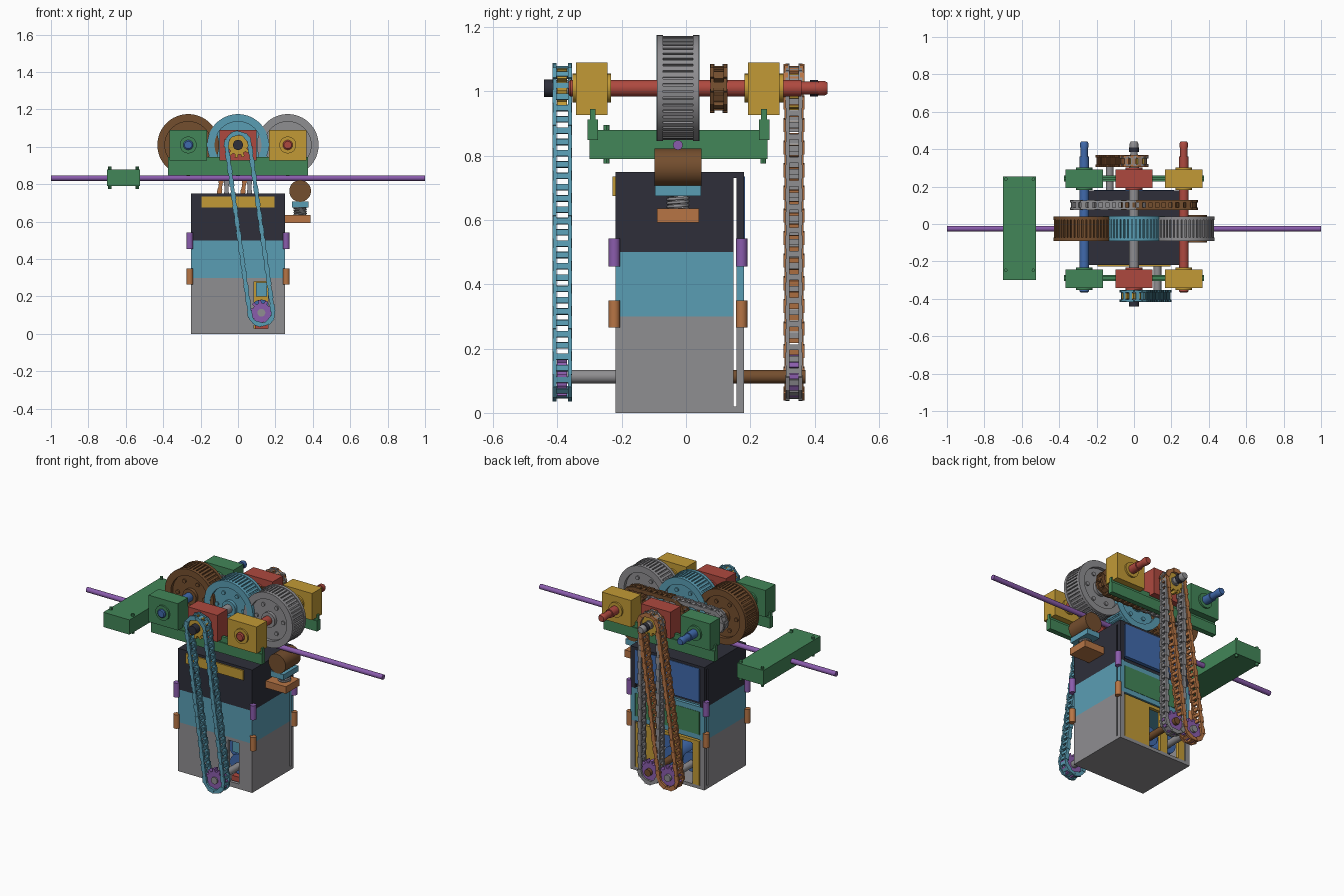
import bpy, bmesh, math
from mathutils import Matrix, Vector

if "Cube" in bpy.data.objects:
    bpy.data.objects.remove(bpy.data.objects["Cube"])


def material(name, rgb):
    m = bpy.data.materials.new(name)
    lin = [(c / 255 / 12.92 if c < 10 else ((c / 255 + 0.055) / 1.055) ** 2.4) for c in rgb]
    m.diffuse_color = (*lin, 1)
    m.use_nodes = True
    m.node_tree.nodes["Principled BSDF"].inputs["Base Color"].default_value = m.diffuse_color
    return m


DARK = material("charcoal", (46, 47, 58))
GRAY = material("gray", (143, 142, 145))
TEAL = material("teal", (90, 157, 180))
BLUE = material("blue", (64, 106, 172))
GREEN = material("green", (66, 134, 88))
YELLOW = material("yellow", (194, 154, 54))
RED = material("red", (174, 73, 63))
PURPLE = material("purple", (138, 92, 172))
ORANGE = material("orange", (183, 117, 69))
BROWN = material("brown", (116, 78, 46))


def finish(name, mat, bm):
    bmesh.ops.recalc_face_normals(bm, faces=bm.faces)
    me = bpy.data.meshes.new(name)
    bm.to_mesh(me)
    bm.free()
    me.materials.append(mat)
    ob = bpy.data.objects.new(name, me)
    bpy.context.collection.objects.link(ob)
    bpy.ops.object.select_all(action='DESELECT')
    ob.select_set(True)
    bpy.context.view_layer.objects.active = ob
    bpy.ops.object.shade_smooth_by_angle(angle=math.radians(30))
    return ob


def add_box(bm, x0, x1, y0, y1, z0, z1, mat=Matrix()):
    c = Vector(((x0 + x1) / 2, (y0 + y1) / 2, (z0 + z1) / 2))
    s = Matrix.Diagonal((x1 - x0, y1 - y0, z1 - z0, 1))
    bmesh.ops.create_cube(bm, size=1, matrix=mat @ Matrix.Translation(c) @ s)


def boxes(name, mat, *dims):
    bm = bmesh.new()
    for d in dims:
        add_box(bm, *d)
    return finish(name, mat, bm)


def add_lathe(bm, x, z, profile, n=32):
    """Solid of revolution round the y direction; profile holds (radius, y)."""
    rings = [[bm.verts.new((x + r * math.cos(2 * math.pi * i / n), y,
                            z + r * math.sin(2 * math.pi * i / n))) for i in range(n)]
             for r, y in profile]
    for a, b in zip(rings, rings[1:]):
        for i in range(n):
            bm.faces.new((a[i], a[(i + 1) % n], b[(i + 1) % n], b[i]))
    bm.faces.new(rings[0])
    bm.faces.new(rings[-1])


def lathe(name, mat, x, z, profile, n=32):
    bm = bmesh.new()
    add_lathe(bm, x, z, profile, n)
    return finish(name, mat, bm)


def spoke_frame(x, z, a):
    return Matrix.Translation((x, 0, z)) @ Matrix.Rotation(-a, 4, 'Y')


def sprocket(name, mat, x, z, y0, y1, teeth=11):
    bm = bmesh.new()
    add_lathe(bm, x, z, [(.052, y0), (.052, y1)], 24)
    for i in range(teeth):
        add_box(bm, .045, .068, y0, y1, -.008, .008, spoke_frame(x, z, 2 * math.pi * i / teeth))
    finish(name, mat, bm)


def chain(name, mat, a, b, y0, y1, r=.062):
    """Roller chain round two equal sprockets, a and b being (x, z)."""
    a, b = Vector(a), Vector(b)
    span = (b - a).length
    d = (b - a) / span
    nrm = Vector((-d.y, d.x))
    total = 2 * span + 2 * math.pi * r
    count = 2 * round(total / .036 / 2)
    pitch = total / count
    base = math.atan2(d.y, d.x)
    bm = bmesh.new()
    for i in range(count):
        s = (i + .5) * pitch
        if s < span:
            p, ang = a + d * s - nrm * r, base
        elif s < span + math.pi * r:
            t = (s - span) / r
            p, ang = b + (d * math.sin(t) - nrm * math.cos(t)) * r, base + t
        elif s < 2 * span + math.pi * r:
            p, ang = b - d * (s - span - math.pi * r) + nrm * r, base + math.pi
        else:
            t = (s - 2 * span - math.pi * r) / r
            p, ang = a + (-d * math.sin(t) + nrm * math.cos(t)) * r, base + math.pi + t
        m = spoke_frame(p.x, p.y, ang)
        h, inset = (.013, 0) if i % 2 else (.010, .002)
        for s0, s1 in ((y0 + inset, y0 + .013), (y1 - .013, y1 - inset)):
            add_box(bm, -pitch * .56, pitch * .56, s0, s1, -h, h, m)
        add_box(bm, -.009, .009, y0 + .01, y1 - .01, -.007, .007, m)
    finish(name, mat, bm)


# Tower: hollow base with a front window, two solid upper tiers
boxes("base_shell", GRAY, (-.25, .25, -.22, .147, 0, .02), (-.25, -.23, -.22, .147, .02, .3),
      (.23, .25, -.22, .147, .02, .3), (-.23, .085, -.22, -.2, .02, .3),
      (.16, .23, -.22, -.2, .02, .3), (.085, .16, -.22, -.2, .02, .03),
      (.085, .16, -.22, -.2, .28, .3), (-.25, .25, .147, .18, 0, .02))
boxes("middle_tier", TEAL, (-.25, .25, -.22, .147, .3, .5))
boxes("top_tier", DARK, (-.25, .25, -.22, .147, .5, .75), (-.25, .25, .147, .18, .73, .75))
# Back posts that hold the sliding panels
for tier, mat, z0, z1 in (("base", GRAY, .02, .3), ("middle", TEAL, .3, .5), ("top", DARK, .5, .73)):
    boxes(tier + "_back_posts", mat, *[(s * .235 - .015, s * .235 + .015, .157, .18, z0, z1)
                                       for s in (-1, 1)])
boxes("upper_back_panel", BLUE, (-.215, .215, .16, .183, .53, .735))
boxes("middle_back_rails", TEAL, (-.22, .22, .158, .178, .3, .33), (-.22, .22, .158, .178, .47, .5))
boxes("middle_back_panel", GREEN, (-.215, .215, .16, .18, .33, .47))
boxes("lower_back_panel", YELLOW, (.04, .215, .16, .18, .02, .29), (-.09, -.04, .16, .18, .02, .27),
      (-.215, -.17, .16, .18, .02, .27), (-.215, .04, .16, .18, .27, .29))
boxes("front_plate", YELLOW, (-.195, .195, -.228, -.22, .675, .735))

# Corner clips
for label, mat, z0, z1 in (("upper", PURPLE, .455, .543), ("lower", ORANGE, .265, .35)):
    bm = bmesh.new()
    for x in (-.258, .258):
        for y in (-.223, .173):
            bmesh.ops.create_cone(bm, cap_ends=True, segments=16, radius1=.018, radius2=.018,
                                  depth=z1 - z0, matrix=Matrix.Translation((x, y, (z0 + z1) / 2)))
    finish(label + "_clips", mat, bm)

# Motors inside the base
Z = 1.01
LOW = .113
for label, x, y0, y1 in (("front", .125, -.17, -.03), ("back", 0, .0, .13), ("side", -.13, .0, .13)):
    lathe(label + "_motor", BLUE, x, LOW + .01, [(.06, y0), (.06, y1)])
boxes("motor_foot", RED, (.09, .16, -.19, -.03, .02, .055))
boxes("motor_cap", TEAL, (.095, .155, -.19, -.03, .2, .275))

# Low drive shafts and their sprockets
lathe("front_drive_shaft", GRAY, .125, LOW, [(.021, -.41), (.021, -.15)])
lathe("back_drive_shaft", BROWN, 0, LOW, [(.021, .1), (.021, .372)])
lathe("side_drive_shaft", GRAY, -.13, LOW, [(.021, .1), (.021, .368)])
sprocket("front_low_sprocket", PURPLE, .125, LOW, -.402, -.37)
sprocket("back_low_sprocket", PURPLE, 0, LOW, .32, .352)
sprocket("side_low_sprocket", PURPLE, -.13, LOW, .32, .352)
sprocket("front_high_sprocket", YELLOW, 0, Z, -.402, -.37)
sprocket("back_high_sprocket", YELLOW, 0, Z, .32, .352)

# Tall drive chains
chain("front_chain", TEAL, (0, Z), (.125, LOW), -.416, -.354)
chain("back_chain", GRAY, (0, Z), (0, LOW), .309, .363)
chain("side_chain", ORANGE, (0, Z), (-.13, LOW), .304, .368)

# Shafts, bearing blocks and ribbed wheels
X = .266
for label, x, shaft, block, wheel, w in (("left", -X, BLUE, GREEN, BROWN, 0),
                                         ("middle", 0, GRAY, RED, TEAL, .002),
                                         ("right", X, RED, YELLOW, GRAY, 0)):
    end = -.41 if x == 0 else -.365
    lathe(label + "_shaft", shaft, x, Z, [(.02, end), (.026, end + .005), (.026, .36), (.02, .36),
                                          (.02, .41), (.023, .41), (.023, .43), (.018, .44)])
    bm = bmesh.new()
    for y in (-.2925, .2425):
        add_box(bm, x - .099, x + .099, y - .049, y + .049, .927, 1.09)
        add_lathe(bm, x, Z, [(.045, y - .06), (.045, y + .06)])
    finish(label + "_bearing_blocks", block, bm)
    y0, y1 = -.09 - w, .04 + w
    bm = bmesh.new()
    half = [(.045, y0), (.045, y0 + .02), (.125, y0 + .02), (.125, y0), (.165, y0),
            (.165, y0 + .018), (.152, y0 + .018)]
    add_lathe(bm, x, Z, half + [(r, y0 + y1 - y) for r, y in reversed(half)], 64)
    for i in range(48):
        add_box(bm, .148, .162, y0 + .015, y1 - .015, -.007, .007,
                spoke_frame(x, Z, 2 * math.pi * i / 48))
    for i in range(6):
        a = 2 * math.pi * i / 6
        add_lathe(bm, x + .09 * math.cos(a), Z + .09 * math.sin(a),
                  [(.012, y0 + .012), (.012, y1 - .012)], 12)
    finish(label + "_wheel", wheel, bm)
    sprocket(label + "_link_sprocket", BROWN if x > 0 else GRAY, x, Z, .085, .12)
lathe("front_shaft_cap", DARK, 0, Z, [(.027, -.442), (.027, -.405)])
lathe("back_shaft_collar", DARK, 0, Z, [(.026, .385), (.026, .41)])

# Short chains joining the three shafts
chain("left_link_chain", GRAY, (-X, Z), (0, Z), .076, .127)
chain("right_link_chain", BROWN, (0, Z), (X, Z), .074, .129)

# Beams under the bearing blocks
for label, y in (("front", -.29), ("back", .243)):
    boxes(label + "_beam", GREEN, (-.375, .375, y - .016, y + .016, .848, .912),
          (-.375, .375, y - .009, y + .009, .912, .945))

# Long rod and its side weight with corner pegs
bm = bmesh.new()
bmesh.ops.create_cone(bm, cap_ends=True, segments=24, radius1=.015, radius2=.015, depth=2,
                      matrix=Matrix.Translation((0, -.025, .833)) @ Matrix.Rotation(math.pi / 2, 4, 'Y'))
finish("long_rod", PURPLE, bm)
bm = bmesh.new()
add_box(bm, -.7, -.523, -.3, .253, .79, .88)
for x in (-.685, -.538):
    for y in (-.247, .24):
        bmesh.ops.create_cone(bm, cap_ends=True, segments=12, radius1=.009, radius2=.009,
                              depth=.12, matrix=Matrix.Translation((x, y, .835)))
finish("side_weight", GREEN, bm)

# Sprung roller on the right side
boxes("roller_base", ORANGE, (.25, .387, -.09, .04, .592, .635))
boxes("roller_plate", TEAL, (.288, .376, -.097, .047, .675, .708))
lathe("side_roller", BROWN, .332, .764, [(.058, -.098), (.058, .048)], 48)
curve = bpy.data.curves.new("roller_spring", 'CURVE')
curve.dimensions = '3D'
curve.bevel_depth = .005
curve.bevel_resolution = 2
line = curve.splines.new('POLY')
line.points.add(80)
for i, p in enumerate(line.points):
    a = 2 * math.pi * i / 20
    p.co = (.332 + .031 * math.cos(a), -.025 + .031 * math.sin(a), .632 + .046 * i / 80, 1)
curve.materials.append(GRAY)
bpy.context.collection.objects.link(bpy.data.objects.new("roller_spring", curve))
